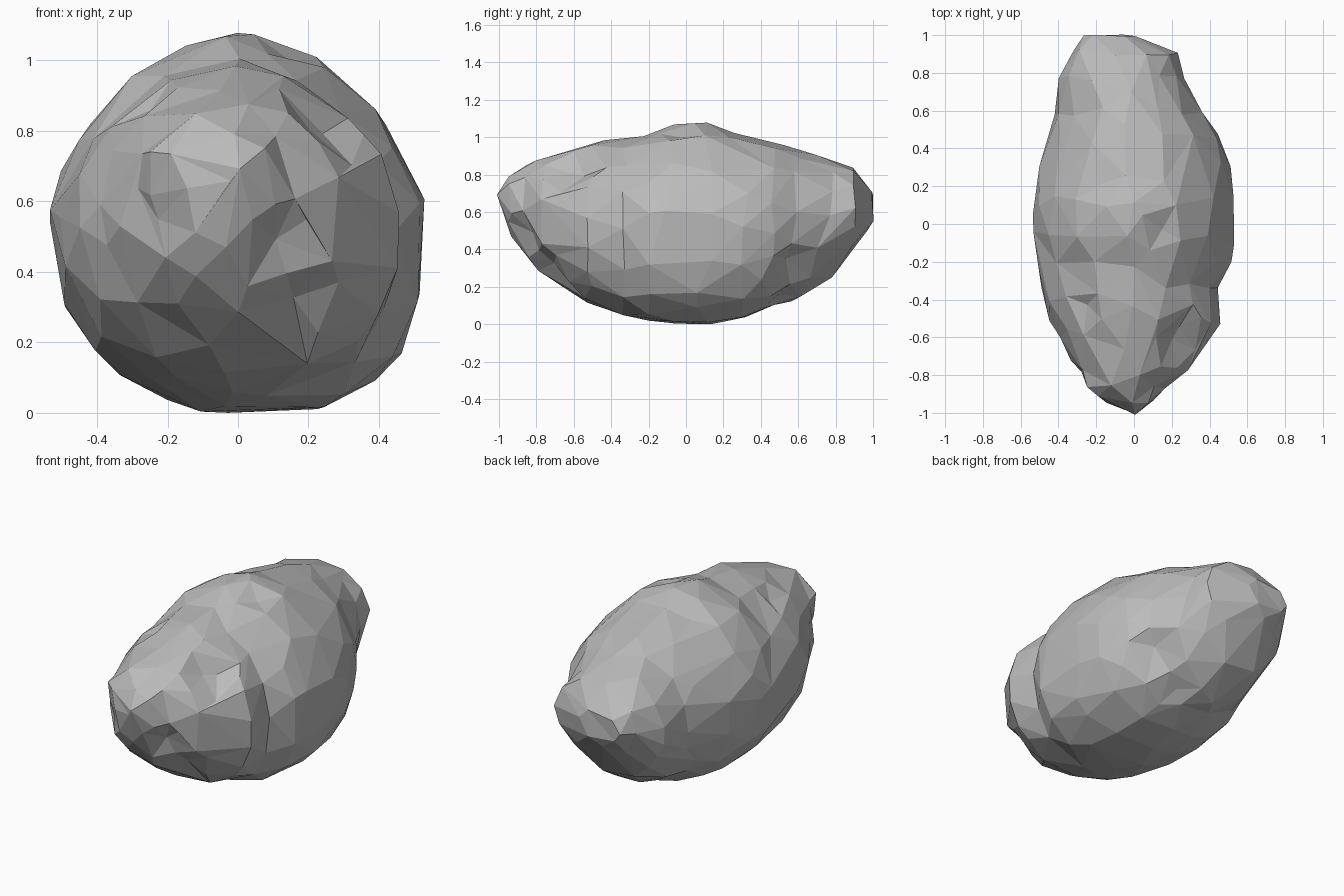
import bpy, bmesh, math
from mathutils import Vector, noise

cube = bpy.data.objects.get("Cube")
if cube:
    bpy.data.objects.remove(cube, do_unlink=True)

# Outline of the boulder along its length: y, right side, left side, underside, top
OUTLINE = [
    (-1.00, -.02, .02, .65, .70),
    (-.94, -.16, .11, .48, .80),
    (-.87, -.27, .16, .38, .85),
    (-.76, -.31, .30, .26, .89),
    (-.52, -.44, .46, .11, .96),
    (-.33, -.49, .44, .05, .99),
    (-.19, -.51, .525, .02, 1.015),
    (-.06, -.53, .525, .005, 1.07),
    (.12, -.53, .525, .00, 1.07),
    (.30, -.51, .51, .03, 1.01),
    (.47, -.46, .45, .10, .97),
    (.57, -.42, .37, .12, .94),
    (.78, -.40, .26, .25, .88),
    (.90, -.33, .23, .41, .84),
    (1.0, -.26, .00, .54, .70),
]
# Hollows: centre, radius, depth
HOLLOWS = [
    ((.24, -.60, .82), .17, .06),
    ((.14, -.90, .45), .15, .05),
    ((.17, -.75, .30), .13, .04),
    ((-.24, -.85, .58), .15, .04),
    ((.33, .57, .27), .17, .05),
    ((.15, .57, .13), .14, .04),
    ((.14, -.05, 1.03), .11, .03),
    ((-.28, -.45, .88), .11, .03),
    ((-.20, .20, .98), .12, .02),
]


def outline_at(y):
    """Interpolate the outline row at a given length position."""
    y = max(-1, min(1, y))
    for a, b in zip(OUTLINE, OUTLINE[1:]):
        if y <= b[0]:
            t = (y - a[0]) / (b[0] - a[0])
            return [p + (q - p) * t for p, q in zip(a, b)][1:]


def squareness(c, s, y):
    """Round ends; around the middle a flatter top and a squared lower left shoulder."""
    middle = max(0, 1 - (y / .7) ** 2)
    if s > 0:
        return 2 - .25 * middle
    return 2 + (.9 if c > 0 else .1) * middle


def shape(d):
    """Map a point of a unit ball onto the boulder's surface."""
    x0, x1, z0, z1 = outline_at(d.y)
    p = Vector(((x0 + x1) / 2, d.y, (z0 + z1) / 2))
    r = math.hypot(d.x, d.z)
    if r > .01:
        c, s = d.x / r, d.z / r
        n = squareness(c, s, d.y)
        k = (abs(c) ** n + abs(s) ** n) ** (-1 / n)
        p += Vector((c * k * (x1 - x0) / 2, 0, s * k * (z1 - z0) / 2))
    inward = (Vector((0, d.y * .6, .55)) - p).normalized()
    # uneven stone, rougher towards the front
    rough = .014 if d.y < -.3 else .008
    offset = rough * noise.noise(p * 6)
    for centre, radius, depth in HOLLOWS:
        near = 1 - (p - Vector(centre)).length / radius
        offset += depth * max(0, min(1, near * 1.6))
    return p + inward * offset


# Boulder from a finely divided ball
bm = bmesh.new()
bmesh.ops.create_icosphere(bm, subdivisions=5, radius=1)
for v in bm.verts:
    x, y, z = v.co
    v.co = shape(Vector((x, z, -y)).normalized())
bmesh.ops.recalc_face_normals(bm, faces=bm.faces)
mesh = bpy.data.meshes.new("boulder")
bm.to_mesh(mesh)
bm.free()

# Plain grey stone
stone = bpy.data.materials.new("grey stone")
stone.use_nodes = True
colour = (.5, .5, .5, 1)
stone.diffuse_color = colour
stone.node_tree.nodes["Principled BSDF"].inputs["Base Color"].default_value = colour
mesh.materials.append(stone)

boulder = bpy.data.objects.new("boulder", mesh)
bpy.context.collection.objects.link(boulder)

# Irregular flat facets
facets = boulder.modifiers.new("facets", "DECIMATE")
facets.ratio = .075
